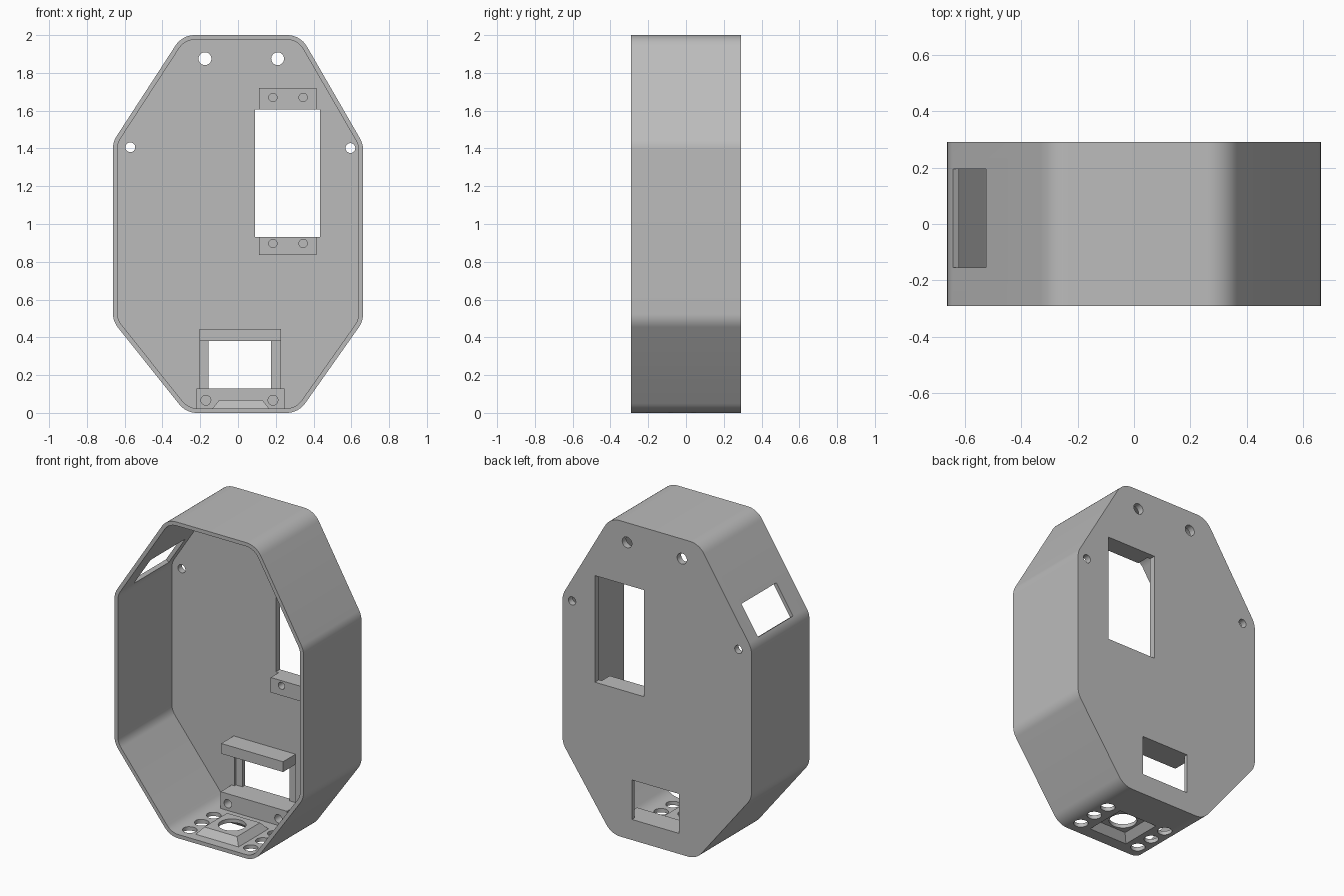
import bpy, bmesh, math
from mathutils import Vector, Matrix

if "Cube" in bpy.data.objects:
    bpy.data.objects.remove(bpy.data.objects["Cube"])

grey = bpy.data.materials.new("plain grey")
grey.use_nodes = True
grey.diffuse_color = (0.5, 0.5, 0.5, 1)
grey.node_tree.nodes["Principled BSDF"].inputs["Base Color"].default_value = (0.5, 0.5, 0.5, 1)

FRONT, BACK, PLATE, WALL = -0.29, 0.29, 0.25, 0.024


def finish(bm, name):
    bmesh.ops.recalc_face_normals(bm, faces=bm.faces)
    mesh = bpy.data.meshes.new(name)
    bm.to_mesh(mesh)
    bm.free()
    mesh.materials.append(grey)
    ob = bpy.data.objects.new(name, mesh)
    bpy.context.collection.objects.link(ob)
    return ob


def box(name, x, y, z):
    bm = bmesh.new()
    bmesh.ops.create_cube(bm, size=1)
    for v in bm.verts:
        v.co = Vector([a[0] + (c + 0.5) * (a[1] - a[0]) for a, c in zip((x, y, z), v.co)])
    return finish(bm, name)


def cylinder(name, centre, r, length, axis):
    bm = bmesh.new()
    turn = Matrix.Rotation(math.pi / 2, 4, 'X') if axis == 'y' else Matrix()
    bmesh.ops.create_cone(bm, cap_ends=True, segments=32, radius1=r, radius2=r,
                          depth=length, matrix=Matrix.Translation(centre) @ turn)
    return finish(bm, name)


def frustum(name, centre, half_low, half_high, z0, z1):
    bm = bmesh.new()
    rings = [[bm.verts.new((centre[0] + sx * h, centre[1] + sy * h, z))
              for sx, sy in ((-1, -1), (1, -1), (1, 1), (-1, 1))]
             for h, z in ((half_low, z0), (half_high, z1))]
    for ring in rings:
        bm.faces.new(ring)
    for i in range(4):
        j = (i + 1) % 4
        bm.faces.new((rings[0][i], rings[0][j], rings[1][j], rings[1][i]))
    return finish(bm, name)


def inset(points, d):
    """Move every edge of a counter-clockwise outline inwards by d."""
    out = []
    for i, p in enumerate(points):
        a = (p - points[i - 1]).normalized()
        b = (points[(i + 1) % len(points)] - p).normalized()
        na, nb = Vector((-a.y, a.x)), Vector((-b.y, b.x))
        out.append(p + (na + nb) * d / (1 + na.dot(nb)))
    return out


def rounded(points, r, steps=8):
    out = []
    for i, p in enumerate(points):
        a = (p - points[i - 1]).normalized()
        b = (points[(i + 1) % len(points)] - p).normalized()
        turn = a.angle(b)
        start = p - a * r * math.tan(turn / 2)
        normal = Vector((-a.y, a.x))
        for k in range(steps + 1):
            t = turn * k / steps
            out.append(start + a * r * math.sin(t) + normal * r * (1 - math.cos(t)))
    return out


def prism(name, points, y0, y1):
    bm = bmesh.new()
    face = bm.faces.new([bm.verts.new((p.x, y0, p.y)) for p in points])
    new = bmesh.ops.extrude_face_region(bm, geom=[face])["geom"]
    bmesh.ops.translate(bm, vec=(0, y1 - y0, 0),
                        verts=[v for v in new if isinstance(v, bmesh.types.BMVert)])
    return finish(bm, name)


def combine(ob, tool, operation='DIFFERENCE'):
    mod = ob.modifiers.new(operation.title(), 'BOOLEAN')
    mod.operation, mod.object, mod.solver = operation, tool, 'EXACT'
    mesh = bpy.data.meshes.new_from_object(ob.evaluated_get(bpy.context.evaluated_depsgraph_get()))
    ob.modifiers.clear()
    ob.data = mesh
    bpy.data.objects.remove(tool)


# Open eight-sided housing with rounded corners
outline = [Vector(p) for p in ((-0.275, 0), (0.32, 0), (0.662, 0.485), (0.662, 1.425),
                               (0.33, 2), (-0.295, 2), (-0.662, 1.435), (-0.662, 0.485))]
housing = prism("housing", rounded(outline, 0.12), FRONT, BACK)
combine(housing, prism("cavity", rounded(inset(outline, WALL), 0.1), FRONT - 0.1, PLATE))

# Raised dish in the floor, hollow underneath
dish = (0.015, -0.08)
combine(housing, frustum("dish", dish, 0.153, 0.115, WALL - 0.004, 0.067), 'UNION')
combine(housing, frustum("dish_hollow", dish, 0.135, 0.095, -0.001, 0.043))

# Floor holes
combine(housing, cylinder("dish_hole", (*dish, 0), 0.08, 0.4, 'z'))
for x in (-0.197, 0.23):
    for y in (-0.2, -0.08, 0.04):
        combine(housing, cylinder("vent", (x, y, 0), 0.042, 0.1, 'z'))

# Back plate holes and windows
for x, z, r in ((-0.175, 1.875, 0.034), (0.21, 1.875, 0.034),
                (-0.57, 1.406, 0.026), (0.595, 1.402, 0.026)):
    combine(housing, cylinder("back_hole", (x, BACK, z), r, 0.2, 'y'))
combine(housing, box("tall_window", (0.09, 0.435), (0.2, 0.4), (0.93, 1.605)))
combine(housing, box("low_recess", (-0.2, 0.225), (0.2, PLATE + 0.015), (0.13, 0.38)))
combine(housing, box("low_window", (-0.155, 0.175), (0.2, 0.4), (0.13, 0.38)))

# Window square to the upper slanted wall
slope = (outline[5] - outline[6]).normalized()
middle = outline[6] + slope * 0.145
cutter = box("slant_window", (-0.107, 0.107), (-0.155, 0.195), (-0.1, 0.1))
cutter.data.transform(Matrix.Translation((middle.x, 0, middle.y))
                      @ Matrix.Rotation(-math.atan2(slope.y, slope.x), 4, 'Y'))
combine(housing, cutter)


# Mounting blocks with blind screw holes
def block(name, x, z, depth, holes, r):
    ob = box(name, x, (PLATE - depth, PLATE + 0.005), z)
    for hx, hz in holes:
        combine(ob, cylinder("screw_hole", (hx, PLATE - depth, hz), r, depth * 1.4, 'y'))
    return ob


parts = [
    housing,
    block("upper_mount", (0.11, 0.415), (1.605, 1.72), 0.08, [(0.185, 1.67), (0.345, 1.67)], 0.022),
    block("middle_mount", (0.11, 0.415), (0.835, 0.93), 0.08, [(0.185, 0.897), (0.345, 0.897)], 0.022),
    block("bottom_mount", (-0.22, 0.245), (0.015, 0.13), 0.11, [(-0.17, 0.067), (0.185, 0.067)], 0.026),
    block("retaining_bar", (-0.205, 0.228), (0.38, 0.445), 0.125, [], 0),
]

# Soft rounded corners, sharp edges elsewhere
for ob in bpy.context.selected_objects:
    ob.select_set(False)
for ob in parts:
    ob.select_set(True)
bpy.context.view_layer.objects.active = housing
bpy.ops.object.shade_smooth_by_angle(angle=math.radians(30))
